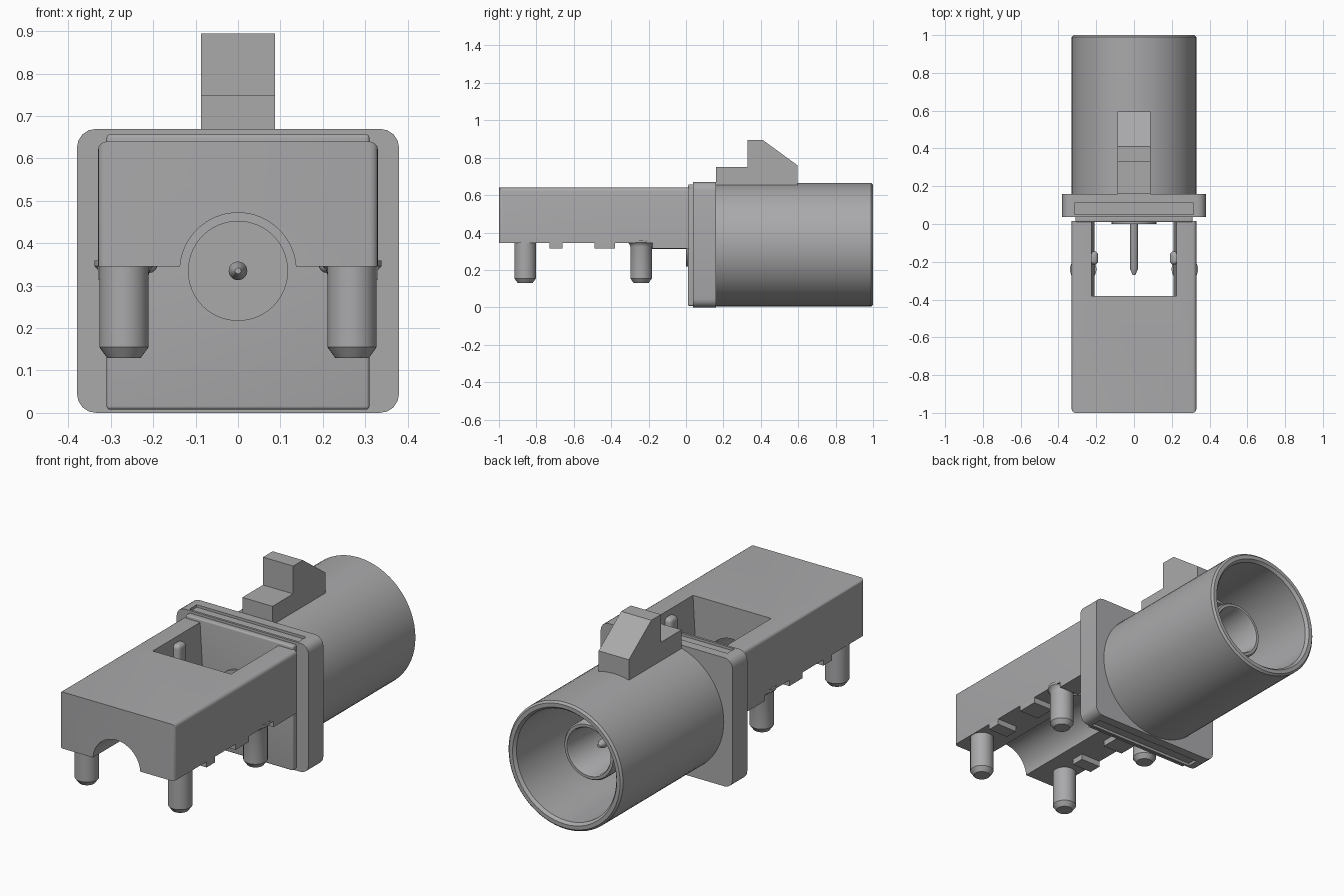
import bpy, bmesh, math
from mathutils import Matrix

cube = bpy.data.objects.get("Cube")
if cube:
    bpy.data.objects.remove(cube, do_unlink=True)

grey = bpy.data.materials.new("mid grey plastic")
grey.use_nodes = True
COLOUR = (0.4, 0.4, 0.41, 1)
grey.diffuse_color = COLOUR
grey.node_tree.nodes["Principled BSDF"].inputs["Base Color"].default_value = COLOUR

AXIS_Z = 0.335  # height of the barrel axis


def finish(name, bm, smooth=True):
    bmesh.ops.recalc_face_normals(bm, faces=bm.faces)
    mesh = bpy.data.meshes.new(name)
    bm.to_mesh(mesh)
    bm.free()
    mesh.materials.append(grey)
    obj = bpy.data.objects.new(name, mesh)
    bpy.context.collection.objects.link(obj)
    if smooth:
        shade(obj)
    return obj


def shade(obj):
    bpy.ops.object.select_all(action='DESELECT')
    obj.select_set(True)
    bpy.context.view_layer.objects.active = obj
    bpy.ops.object.shade_smooth_by_angle(angle=math.radians(35))


def box(name, x, y, z, bevel=0, pick=None):
    bm = bmesh.new()
    bmesh.ops.create_cube(bm, size=1)
    for v in bm.verts:
        for i, (lo, hi) in enumerate((x, y, z)):
            v.co[i] = hi if v.co[i] > 0 else lo
    if bevel:
        edges = [e for e in bm.edges if pick is None or pick(e)]
        bmesh.ops.bevel(bm, geom=edges, offset=bevel, segments=4,
                        profile=0.5, affect='EDGES')
    return finish(name, bm)


def lathe(name, profile, centre=(0, 0, AXIS_Z), vertical=False, closed=False, sides=64):
    """Revolve (radius, distance) points about the y axis, or z if vertical."""
    bm = bmesh.new()
    rings = []
    for r, d in profile:
        ring = []
        for k in range(sides):
            a = math.tau * k / sides
            c, s = r * math.cos(a), r * math.sin(a)
            ring.append(bm.verts.new((c, s, d) if vertical else (c, d, s)))
        rings.append(ring)
    pairs = list(zip(rings, rings[1:]))
    if closed:
        pairs.append((rings[-1], rings[0]))
    else:
        bm.faces.new(rings[0])
        bm.faces.new(rings[-1])
    for a, b in pairs:
        for k in range(sides):
            n = (k + 1) % sides
            bm.faces.new((a[k], a[n], b[n], b[k]))
    bmesh.ops.transform(bm, matrix=Matrix.Translation(centre), verts=bm.verts)
    return finish(name, bm)


def prism(name, points, axis, lo, hi):
    """Extrude a 2D outline along axis 0 (outline y,z) or 2 (outline x,y)."""
    bm = bmesh.new()
    place = (lambda p: (lo, *p)) if axis == 0 else (lambda p: (*p, lo))
    face = bm.faces.new([bm.verts.new(place(p)) for p in points])
    moved = bmesh.ops.extrude_face_region(bm, geom=[face])["geom"]
    shift = [0, 0, 0]
    shift[axis] = hi - lo
    bmesh.ops.translate(bm, vec=shift,
                        verts=[v for v in moved if isinstance(v, bmesh.types.BMVert)])
    return finish(name, bm, smooth=False)


def cut(target, cutter):
    mod = target.modifiers.new("cut", 'BOOLEAN')
    mod.operation, mod.solver, mod.object = 'DIFFERENCE', 'EXACT', cutter
    cutter.hide_render = True
    bpy.ops.object.select_all(action='DESELECT')
    target.select_set(True)
    bpy.context.view_layer.objects.active = target
    bpy.ops.object.modifier_apply(modifier=mod.name)
    bpy.data.objects.remove(cutter, do_unlink=True)


def direction(e, i):
    d = e.verts[1].co - e.verts[0].co
    return abs(d[i]) > 0.9 * d.length


# Housing block: rounded top and front edges, window and arched tunnel
def housing_edge(e):
    mid = (e.verts[0].co + e.verts[1].co) / 2
    return (direction(e, 1) and mid.z > 0.5) or (direction(e, 2) and mid.y < -0.5)


housing = box("housing_block", (-0.33, 0.33), (-1, 0.015), (0.345, 0.64), 0.02, housing_edge)
tunnel = lathe("tunnel_cutter", [(0.137, -1.2), (0.137, 0.1)])
cut(housing, tunnel)
window = box("window_cutter", (-0.235, 0.235), (-0.38, 0.1), (0.2, 0.8))
for v in window.data.vertices:
    if v.co.z < 0.5:
        v.co.x *= 0.85
cut(housing, window)
shade(housing)

# Details on both sides of the housing
for side, label in ((1, "left"), (-1, "right")):
    def span(a, b):
        return tuple(sorted((side * a, side * b)))
    for y, place in ((-0.86, "front"), (-0.24, "rear")):
        lathe(f"{place}_post_{label}",
              [(0.04, 0.13), (0.058, 0.155), (0.058, 0.325), (0.062, 0.338), (0.07, 0.346), (0.07, 0.36)]
              if place == "rear" else
              [(0.04, 0.13), (0.058, 0.155), (0.058, 0.36)],
              (side * 0.269, y, 0), vertical=True, sides=32)
    for i, (a, b) in enumerate(((-0.73, -0.66), (-0.49, -0.38), (-0.18, 0.015))):
        box(f"standoff_{i + 1}_{label}", span(0.215, 0.33), (a, b), (0.315, 0.36))
    box(f"window_rib_{label}", span(0.19, 0.26), (-0.215, -0.145), (0.33, 0.61), 0.02)

# Face plate and flange, grooved along its top and bottom
box("face_plate", (-0.31, 0.31), (0.01, 0.05), (0.008, 0.657), 0.008)
flange = box("flange", (-0.38, 0.38), (0.038, 0.16), (0, 0.67), 0.045,
             lambda e: direction(e, 1))
for z in ((-0.1, 0.013), (0.657, 0.8)):
    cut(flange, box("groove_cutter", (-0.315, 0.315), (0.05, 0.11), z))
shade(flange)

# Open barrel with rounded rim
lathe("barrel", [(0.02, 0.15), (0.33, 0.15), (0.33, 0.99), (0.32, 1.0),
                 (0.3, 1.0), (0.288, 0.985), (0.28, 0.2), (0.02, 0.2)], closed=True)

# Inner sleeve, insulator and contact pin
lathe("inner_sleeve", [(0.147, 0.19), (0.147, 0.79), (0.14, 0.8),
                       (0.126, 0.8), (0.12, 0.79), (0.12, 0.19)], closed=True)
lathe("insulator", [(0.118, 0.0), (0.118, 0.5)])
lathe("contact_pin", [(0.007, -0.27), (0.022, -0.235), (0.022, 0.69), (0.008, 0.72)], sides=24)

# Latch on top of the barrel
prism("latch", [(0.16, 0.6), (0.16, 0.75), (0.33, 0.75), (0.33, 0.895),
                (0.41, 0.895), (0.595, 0.76), (0.595, 0.6)], 0, -0.087, 0.087)
